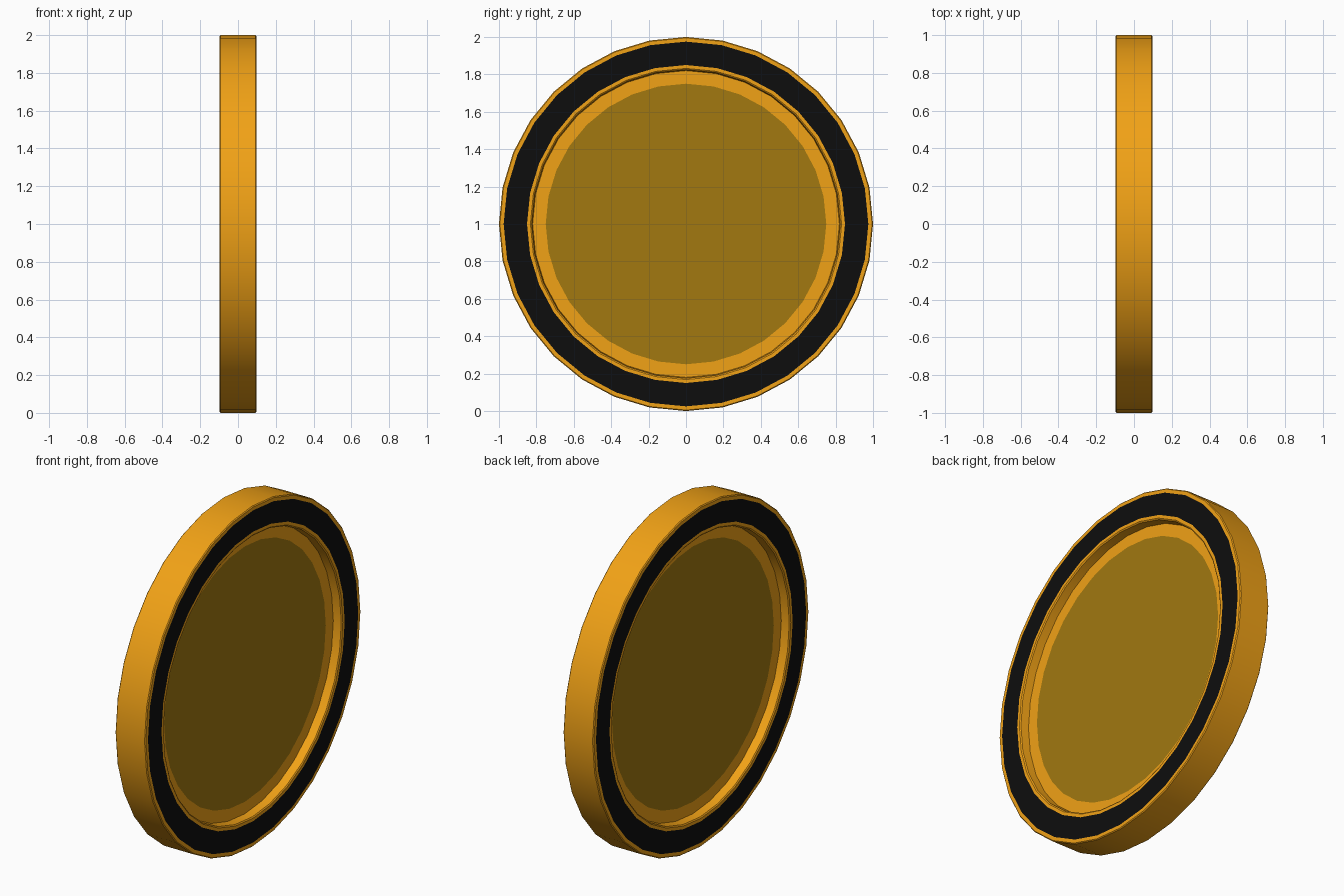
import bpy, bmesh, math

if "Cube" in bpy.data.objects:
    bpy.data.objects.remove(bpy.data.objects["Cube"])

SIDES = 32
HALF = 0.098      # half thickness
FLOOR = 0.045     # recessed face height


def material(name, color):
    m = bpy.data.materials.new(name)
    m.diffuse_color = (*color, 1)
    m.use_nodes = True
    m.node_tree.nodes["Principled BSDF"].inputs["Base Color"].default_value = m.diffuse_color
    return m


gold = material("gold", (0.88, 0.36, 0.008))
black = material("black", (0.004, 0.004, 0.004))
dark_gold = material("dark_gold", (0.36, 0.19, 0.005))

# Half profile (x, radius) from the centre of the face out to the rim, with
# the material of the band leading to each next point
half = [(FLOOR, 0.75, 0), (FLOOR, 0.82, 0), (HALF - 0.005, 0.825, 0),
        (HALF, 0.832, 0), (HALF, 0.85, 1), (HALF, 0.975, 0),
        (HALF, 0.995, 0), (HALF - 0.005, 1.0, 0)]

bm = bmesh.new()


def ring(x, r):
    return [bm.verts.new((x, r * math.sin(2 * math.pi * i / SIDES),
                          1 + r * math.cos(2 * math.pi * i / SIDES)))
            for i in range(SIDES)]


def band(a, b, mat):
    for i in range(SIDES):
        j = (i + 1) % SIDES
        bm.faces.new((a[i], a[j], b[j], b[i])).material_index = mat


# Both faces of the coin, mirrored in x
rims = []
for s in (1, -1):
    rings = [ring(s * x, r) for x, r, _ in half]
    bm.faces.new(rings[0]).material_index = 2
    for k in range(len(half) - 1):
        band(rings[k], rings[k + 1], half[k][2])
    rims.append(rings[-1])

# Outer edge
band(rims[0], rims[1], 0)
bmesh.ops.recalc_face_normals(bm, faces=bm.faces)

mesh = bpy.data.meshes.new("coin")
bm.to_mesh(mesh)
bm.free()
for m in (gold, black, dark_gold):
    mesh.materials.append(m)
coin = bpy.data.objects.new("coin", mesh)
bpy.context.collection.objects.link(coin)
bpy.context.view_layer.objects.active = coin
coin.select_set(True)
bpy.ops.object.shade_smooth_by_angle(angle=math.radians(30))
